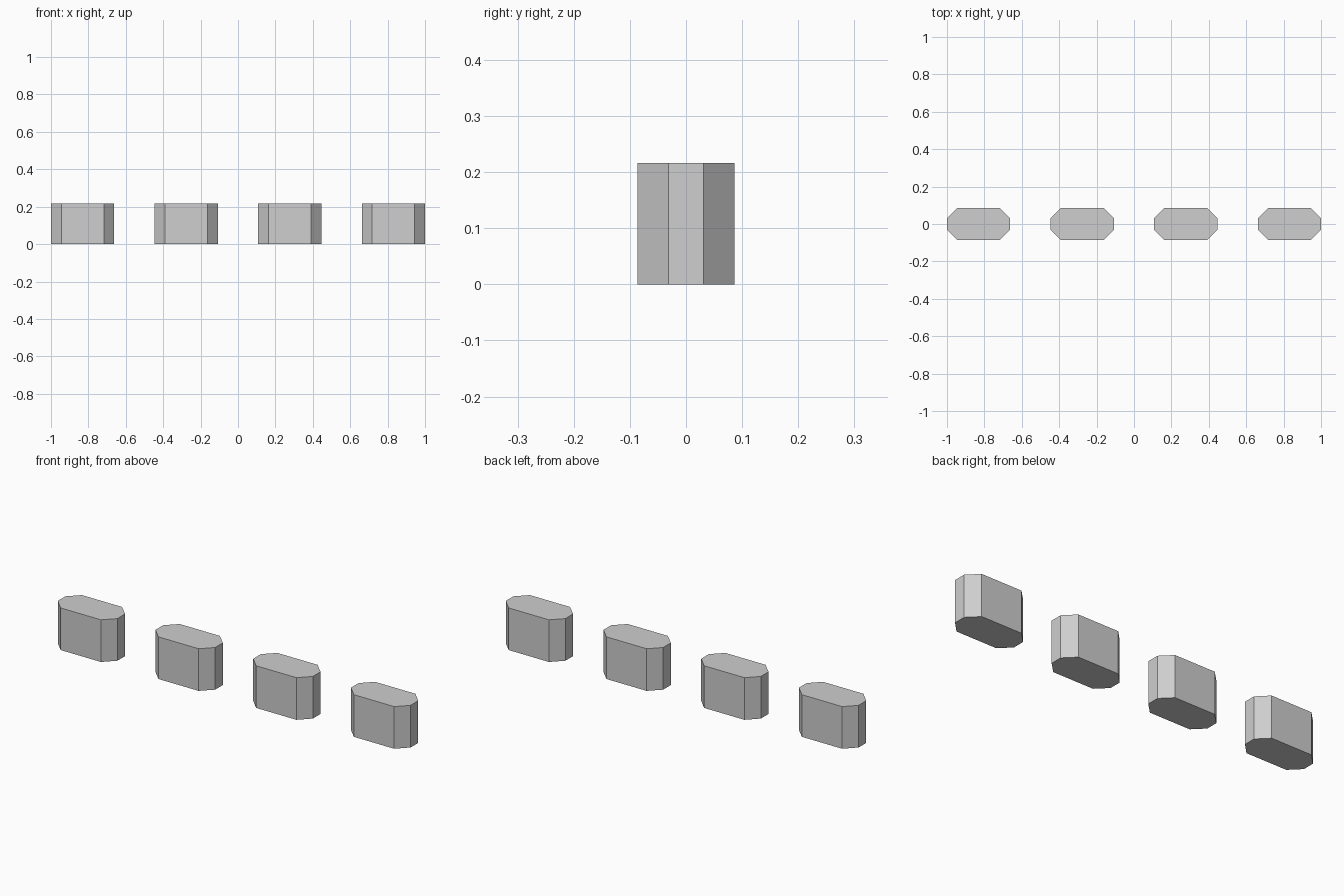
import bpy
import bmesh

default_cube = bpy.data.objects.get("Cube")
if default_cube:
    bpy.data.objects.remove(default_cube, do_unlink=True)

HALF_X, HALF_Y, HEIGHT, CHAMFER = 0.169, 0.086, 0.216, 0.055

grey = bpy.data.materials.new("light grey")
grey.use_nodes = True
colour = (0.62, 0.62, 0.62, 1)
grey.diffuse_color = colour
grey.node_tree.nodes["Principled BSDF"].inputs["Base Color"].default_value = colour

# One block: a box with chamfered upright corners
mesh = bpy.data.meshes.new("block")
bm = bmesh.new()
bmesh.ops.create_cube(bm, size=1)
for v in bm.verts:
    v.co.x *= 2 * HALF_X
    v.co.y *= 2 * HALF_Y
    v.co.z = (v.co.z + 0.5) * HEIGHT
uprights = [e for e in bm.edges if abs(e.verts[0].co.z - e.verts[1].co.z) > 0.1]
bmesh.ops.bevel(bm, geom=uprights, offset=CHAMFER, offset_type='OFFSET',
                segments=1, affect='EDGES')
bmesh.ops.recalc_face_normals(bm, faces=bm.faces)
bm.to_mesh(mesh)
bm.free()
mesh.materials.append(grey)

# Row of four evenly spaced blocks
spacing = 2 * (1 - HALF_X) / 3
for i, place in enumerate(("right_outer", "right_inner", "left_inner", "left_outer")):
    block = bpy.data.objects.new(place + "_block", mesh)
    block.location.x = HALF_X - 1 + i * spacing
    bpy.context.collection.objects.link(block)
